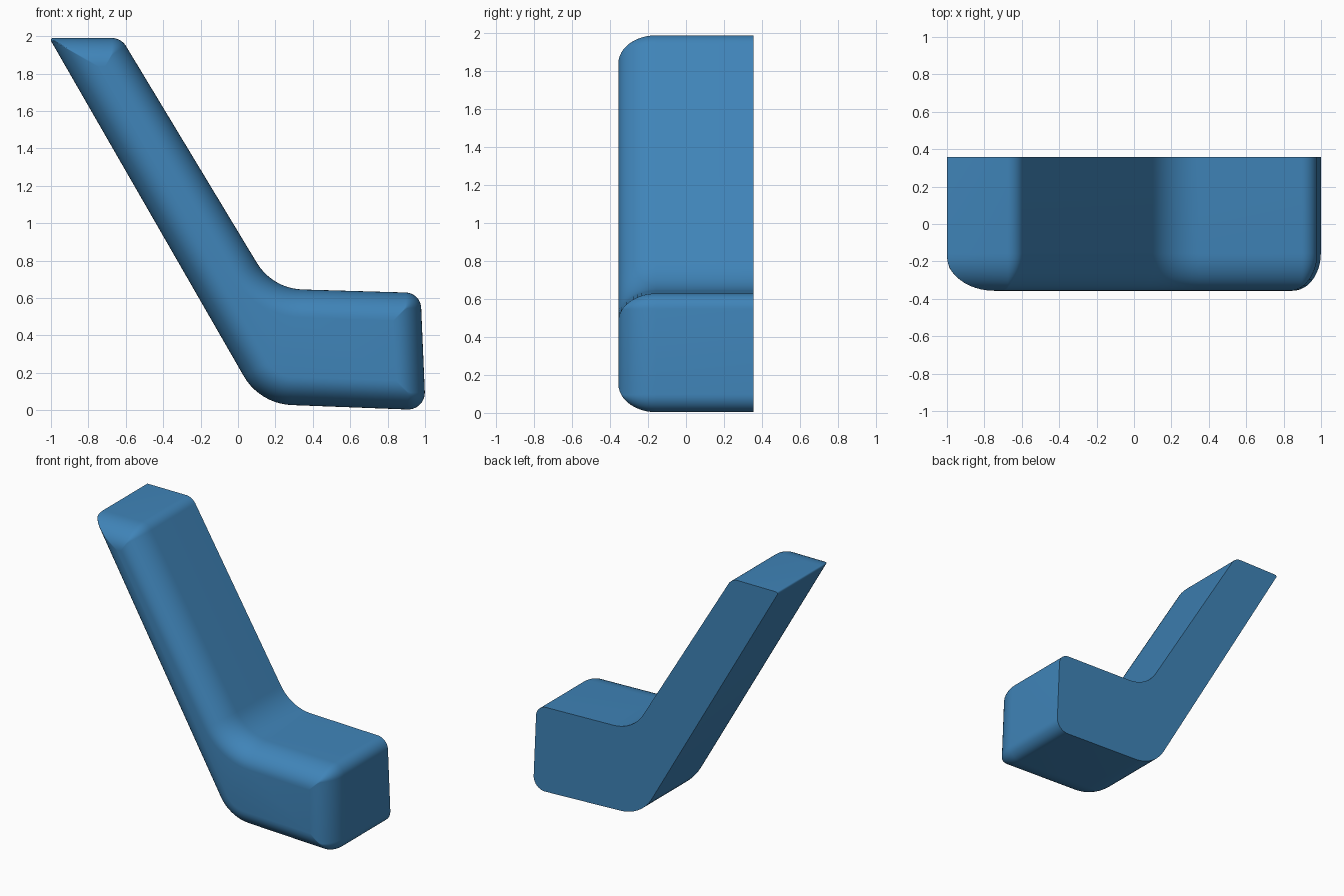
import bpy, bmesh, math
from mathutils import Vector

if "Cube" in bpy.data.objects:
    bpy.data.objects.remove(bpy.data.objects["Cube"])

# Side profile corners, clockwise in x/z: x, z, fillet radius
CORNERS = [(-1.009, 1.99, 0.012), (-0.625, 1.99, 0.09), (0.184, 0.65, 0.295),
           (0.976, 0.627, 0.085), (1.003, 0.0, 0.09), (0.116, 0.034, 0.31)]
HALF = 0.357      # half width in y
INSET, DEPTH = 0.15, 0.2   # size of the rounded front rim
ARC, STEPS = 10, 12


def outline(d):
    """Filleted profile moved inwards by d."""
    pts = [Vector((x, z)) for x, z, _ in CORNERS]
    n, result = len(pts), []
    for i, p in enumerate(pts):
        a = (p - pts[i - 1]).normalized()
        b = (pts[(i + 1) % n] - p).normalized()
        turn = a.x * b.y - a.y * b.x
        inward = Vector((a.y, -a.x)) + Vector((b.y, -b.x))
        mitre = inward * (2 / inward.length_squared)
        convex = turn < 0
        r = max(CORNERS[i][2] - d, 0.003) if convex else CORNERS[i][2] + d
        side = 1 if convex else -1
        centre = p + mitre * (d + side * r)
        start = Vector((-a.y, a.x)) * side * r
        angle = math.atan2(turn, a.dot(b))
        for k in range(ARC + 1):
            t = angle * k / ARC
            c, s = math.cos(t), math.sin(t)
            result.append(centre + Vector((start.x * c - start.y * s,
                                           start.x * s + start.y * c)))
    return result


# Flat back, straight sides, rounded front rim
bm = bmesh.new()
layers = [(HALF, 0.0)]
for k in range(STEPS + 1):
    t = math.pi / 2 * k / STEPS
    layers.append((-HALF + DEPTH * (1 - math.sin(t)), INSET * (1 - math.cos(t))))
rings = [[bm.verts.new((p.x, y, p.y)) for p in outline(d)] for y, d in layers]
for r0, r1 in zip(rings, rings[1:]):
    for i in range(len(r0)):
        j = (i + 1) % len(r0)
        bm.faces.new((r0[i], r0[j], r1[j], r1[i]))
bm.faces.new(rings[0])
bm.faces.new(rings[-1])
bmesh.ops.recalc_face_normals(bm, faces=bm.faces)

mesh = bpy.data.meshes.new("bent_arm")
bm.to_mesh(mesh)
bm.free()
obj = bpy.data.objects.new("bent_arm", mesh)
bpy.context.collection.objects.link(obj)

# Blue finish
mat = bpy.data.materials.new("blue")
mat.diffuse_color = (0.05, 0.23, 0.48, 1)
mat.use_nodes = True
mat.node_tree.nodes["Principled BSDF"].inputs["Base Color"].default_value = mat.diffuse_color
mesh.materials.append(mat)

bpy.context.view_layer.objects.active = obj
obj.select_set(True)
bpy.ops.object.shade_smooth_by_angle(angle=math.radians(35))
